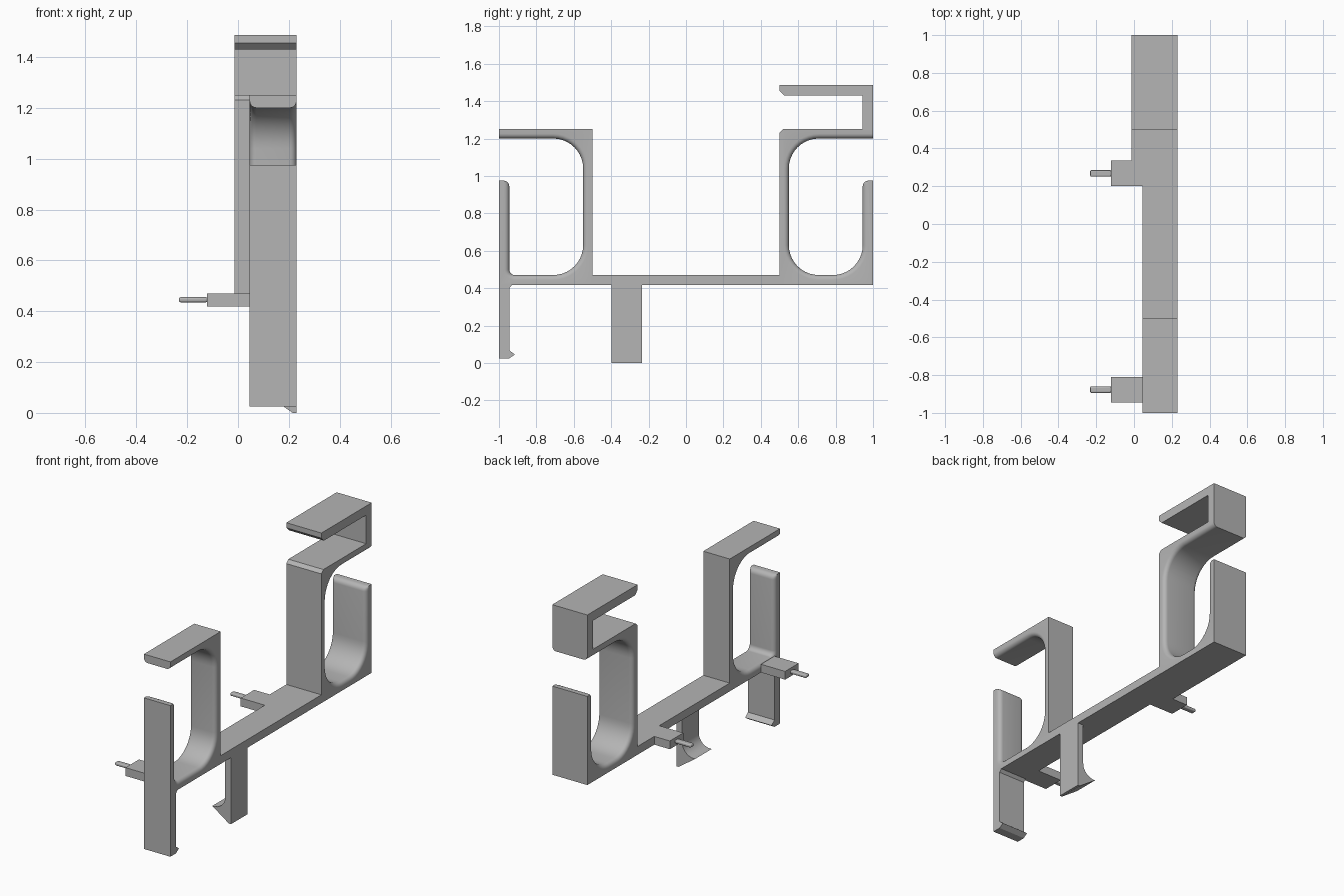
import bpy, bmesh
from math import sin, cos, pi, radians, sqrt

cube = bpy.data.objects.get("Cube")
if cube:
    bpy.data.objects.remove(cube, do_unlink=True)

grey = bpy.data.materials.new("plain_grey")
grey.use_nodes = True
grey.diffuse_color = (0.46, 0.46, 0.46, 1)
grey.node_tree.nodes["Principled BSDF"].inputs["Base Color"].default_value = (0.46, 0.46, 0.46, 1)

LEFT, RIGHT, WIDE = 0.23, 0.046, -0.014   # x limits of the frame
LOW, FLOOR = 0.418, 0.47                  # z limits of the base bar


def loft(name, rings):
    """Join equal rings of points into a closed solid."""
    bm = bmesh.new()
    loops = [[bm.verts.new(p) for p in ring] for ring in rings]
    n = len(loops[0])
    for a, b in zip(loops, loops[1:]):
        for i in range(n):
            bm.faces.new((a[i], a[(i + 1) % n], b[(i + 1) % n], b[i]))
    bm.faces.new(loops[0][::-1])
    bm.faces.new(loops[-1])
    bmesh.ops.recalc_face_normals(bm, faces=bm.faces)
    mesh = bpy.data.meshes.new(name)
    bm.to_mesh(mesh)
    bm.free()
    mesh.materials.append(grey)
    obj = bpy.data.objects.new(name, mesh)
    bpy.context.collection.objects.link(obj)
    bpy.ops.object.select_all(action="DESELECT")
    obj.select_set(True)
    bpy.context.view_layer.objects.active = obj
    bpy.ops.object.shade_smooth_by_angle(angle=radians(30))
    return obj


def extrude_x(name, pts, x0, x1):
    return loft(name, [[(x, y, z) for y, z in pts] for x in (x0, x1)])


def box(name, x0, x1, y0, y1, z0, z1):
    return extrude_x(name, [(y0, z0), (y1, z0), (y1, z1), (y0, z1)], x0, x1)


def arc(cy, cz, ry, rz, start, end, steps=10):
    angles = [radians(start + (end - start) * i / steps) for i in range(steps + 1)]
    return [(cy + ry * cos(a), cz + rz * sin(a)) for a in angles]


def hook_profile(e, corner, chamfer):
    """C-shaped outline open towards -y; e widens the opening."""
    top, wall, lip, r = 1.2, -0.55, -0.945, 0.16
    pts = [(-1, 1.25)]
    pts += [(-0.5 - chamfer, 1.25), (-0.5, 1.25 - chamfer)] if chamfer else [(-0.5, 1.25)]
    pts += [(-0.5, LOW), (-1, LOW), (-1, 0.975)]
    pts += arc(-0.975, 0.945, 0.03 - e, 0.03, 90, 0, 5)
    pts += arc(lip + corner, FLOOR + corner, corner + e, corner + e, 180, 270)
    pts += arc(wall - r, FLOOR + r, r + e, r + e, 270, 360)
    pts += arc(wall - r, top - r, r + e, r + e, 0, 90)
    return pts + [(-1, top + e)]


def hook(name, side, x0, corner, chamfer):
    """Hook with rounded edges all along its opening."""
    r, steps, rings = 0.026, 5, []
    for k in range(steps + 1):
        a = pi / 2 * k / steps
        rings.append((x0 + r * (1 - cos(a)), r * (1 - sin(a))))
    rings += [(x0 + LEFT - x, e) for x, e in reversed(rings)]
    loft(name, [[(x, -side * y, z) for y, z in hook_profile(e, corner, chamfer)]
                for x, e in rings])


# Base bar, wider towards the back
box("base_bar", RIGHT, LEFT, -0.5, 0.335, LOW, FLOOR)
box("base_bar_wide", WIDE, LEFT, 0.335, 0.5, LOW, FLOOR)

# Cable hooks
hook("front_hook", -1, RIGHT, 0.03, 0)
hook("back_hook", 1, WIDE, 0.16, 0.02)

# Bracket on top of the back hook
extrude_x("upper_bracket", [(1, 1.25), (1, 1.487), (0.5, 1.487), (0.5, 1.455),
                            (0.525, 1.43), (0.945, 1.43), (0.945, 1.25)], WIDE, LEFT)

# Front clip leg with a barb at its foot
extrude_x("front_clip_leg", [(-1, LOW), (-1, 0.025), (-0.945, 0.025), (-0.915, 0.045),
                             (-0.945, 0.068), (-0.945, 0.4), (-0.93, LOW)], RIGHT, LEFT)

# Middle clip leg, barbed towards the right
leg = [(LEFT, LOW), (LEFT, 0), (0.215, 0), (0.10, 0.08)]
leg += arc(0.11, 0.16, 0.08, 0.08, 270, 360) + [(0.19, LOW)]
loft("middle_clip_leg", [[(x, y, z) for x, z in leg] for y in (-0.398, -0.234)])

# Side tabs with rounded pins
for label, y in (("front", -0.877), ("back", 0.268)):
    box(label + "_tab", -0.122, RIGHT, y - 0.067, y + 0.067, LOW, FLOOR)
    pin = box(label + "_pin", -0.232, -0.12, y - 0.017, y + 0.017, 0.435, 0.455)
    bevel = pin.modifiers.new("rounding", "BEVEL")
    bevel.width, bevel.segments = 0.007, 3
